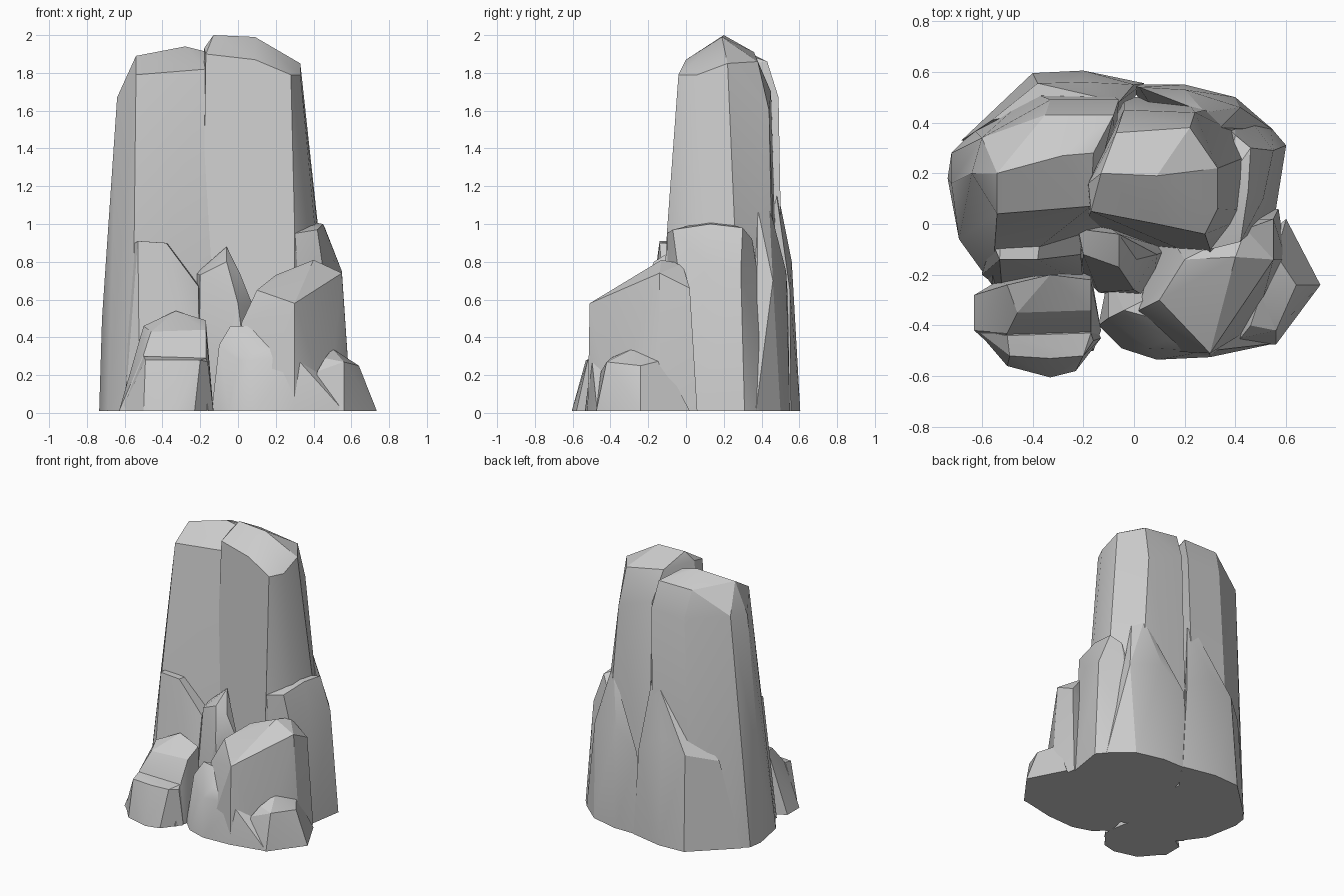
import bpy, bmesh, math


def rock(name, base, upper):
    """Faceted boulder: convex hull of a ground outline and its upper corners."""
    bm = bmesh.new()
    for x, y in base:
        bm.verts.new((x, y, 0.01))
    for p in upper:
        bm.verts.new(p)
    res = bmesh.ops.convex_hull(bm, input=bm.verts[:])
    junk = {g for g in res["geom_interior"] + res["geom_unused"]
            if isinstance(g, bmesh.types.BMVert)}
    bmesh.ops.delete(bm, geom=list(junk), context='VERTS')
    bmesh.ops.dissolve_limit(bm, angle_limit=math.radians(5),
                             verts=bm.verts[:], edges=bm.edges[:])
    bmesh.ops.recalc_face_normals(bm, faces=bm.faces[:])
    me = bpy.data.meshes.new(name)
    bm.to_mesh(me)
    bm.free()
    ob = bpy.data.objects.new(name, me)
    bpy.context.collection.objects.link(ob)
    bpy.ops.object.select_all(action='DESELECT')
    ob.select_set(True)
    bpy.context.view_layer.objects.active = ob
    bpy.ops.object.shade_smooth_by_angle(angle=math.radians(22))
    return ob


# Two tall columns
rock("left_column",
     [(-.735, .18), (-.72, .28), (-.63, .37), (-.4, .52), (-.1, .52),
      (-.1, -.05), (-.56, -.24), (-.69, -.06)],
     [(-.72, .16, .5), (-.66, .2, 1.05), (-.64, .2, 1.67), (-.6, .34, 1.7),
      (-.54, .04, 1.79), (-.17, .07, 1.82), (-.54, .2, 1.89), (-.28, .27, 1.94),
      (-.16, .28, 1.91), (-.35, .43, 1.86), (-.08, .43, 1.86),
      (-.33, .49, 1.67), (-.06, .49, 1.67), (-.56, -.06, .9)])
rock("right_column",
     [(-.2, -.02), (.3, -.15), (.5, .05), (.53, .3), (.36, .47),
      (.2, .5), (-.04, .5)],
     [(-.17, .05, 1.9), (.09, 0, 1.87), (.28, -.04, 1.79), (.33, .06, 1.79),
      (-.18, .16, 1.93), (-.13, .2, 2), (.09, .19, 1.99), (.33, .22, 1.85),
      (.22, .38, 1.86), (-.07, .36, 1.91), (.24, .44, 1.6), (-.04, .45, 1.7),
      (.3, -.1, .97), (.42, .26, 1)])

# Shoulders leaning on the columns
rock("right_shoulder",
     [(.3, -.1), (.56, .06), (.6, .31), (.54, .38), (.4, .49), (.25, .5)],
     [(.3, -.1, .95), (.42, -.07, .97), (.34, .13, 1.02), (.45, .13, 1),
      (.46, .3, .98), (.4, .35, .92), (.51, .1, .8), (.55, .29, .75)])
rock("back_right_shoulder",
     [(-.02, .55), (.2, .55), (.4, .5), (.55, .37), (.3, .1)],
     [(.28, .44, 1.1), (.34, .38, 1.08), (.2, .53, .75), (.42, .46, .7),
      (.02, .54, .6)])
rock("back_shoulder",
     [(-.68, .33), (-.4, .595), (-.2, .605), (.04, .555), (-.2, .2)],
     [(-.06, .48, 1.15), (-.14, .5, 1.1), (-.2, .56, .8), (-.38, .555, .7),
      (-.56, .41, .65), (0, .55, .65)])

# Middle steps at the front
rock("left_step",
     [(-.6, -.2), (-.52, -.26), (-.2, -.24), (-.16, .05), (-.55, .1)],
     [(-.56, -.07, .89), (-.53, -.14, .91), (-.38, -.14, .9),
      (-.36, .02, .89), (-.52, .04, .91), (-.21, -.12, .67), (-.2, .03, .67)])
rock("middle_spike",
     [(-.21, -.2), (-.14, -.27), (.07, -.3), (.14, -.1), (-.18, .05)],
     [(-.22, -.02, .74), (-.2, -.12, .73), (-.06, -.04, .88),
      (-.06, -.17, .8), (0, -.26, .58), (.01, -.14, .74), (.09, -.12, .54)])

# Large front right block with its foot and chips
rock("front_right_block",
     [(-.02, -.4), (.1, -.5), (.3, -.52), (.48, -.4), (.6, -.14),
      (.57, .06), (.1, .02)],
     [(.02, -.34, .48), (.3, -.51, .58), (.1, -.3, .65), (.2, -.14, .73),
      (.4, -.13, .81), (.44, -.02, .79), (.55, -.14, .74), (.55, .02, .66)])
rock("front_foot",
     [(-.14, -.4), (-.05, -.49), (.09, -.535), (.3, -.525), (.56, -.47),
      (.5, -.2), (-.1, -.2)],
     [(-.1, -.37, .36), (-.04, -.34, .46), (.07, -.37, .46), (.13, -.36, .46),
      (.12, -.46, .36), (.06, -.49, .28), (0, -.46, .28), (.3, -.5, .3),
      (.42, -.43, .22), (.14, -.25, .45)])
rock("right_chip",
     [(.4, -.48), (.56, -.475), (.735, -.24), (.6, .02), (.45, -.1)],
     [(.42, -.45, .22), (.46, -.4, .29), (.5, -.28, .34), (.56, -.42, .27),
      (.64, -.24, .25), (.56, -.12, .28)])

# Stepped block at front left
rock("front_left_block",
     [(-.63, -.28), (-.63, -.42), (-.53, -.51), (-.16, -.5), (-.13, -.42),
      (-.17, -.19), (-.53, -.22)],
     [(-.5, -.24, .46), (-.33, -.2, .54), (-.17, -.22, .49), (-.17, -.34, .44),
      (-.46, -.35, .43), (-.5, -.43, .31), (-.17, -.42, .3)])
rock("front_left_foot",
     [(-.62, -.42), (-.5, -.56), (-.33, -.605), (-.23, -.58), (-.13, -.45),
      (-.2, -.3)],
     [(-.5, -.44, .3), (-.17, -.43, .29), (-.49, -.52, .28), (-.2, -.52, .28),
      (-.33, -.53, .28), (-.16, -.46, .27)])
